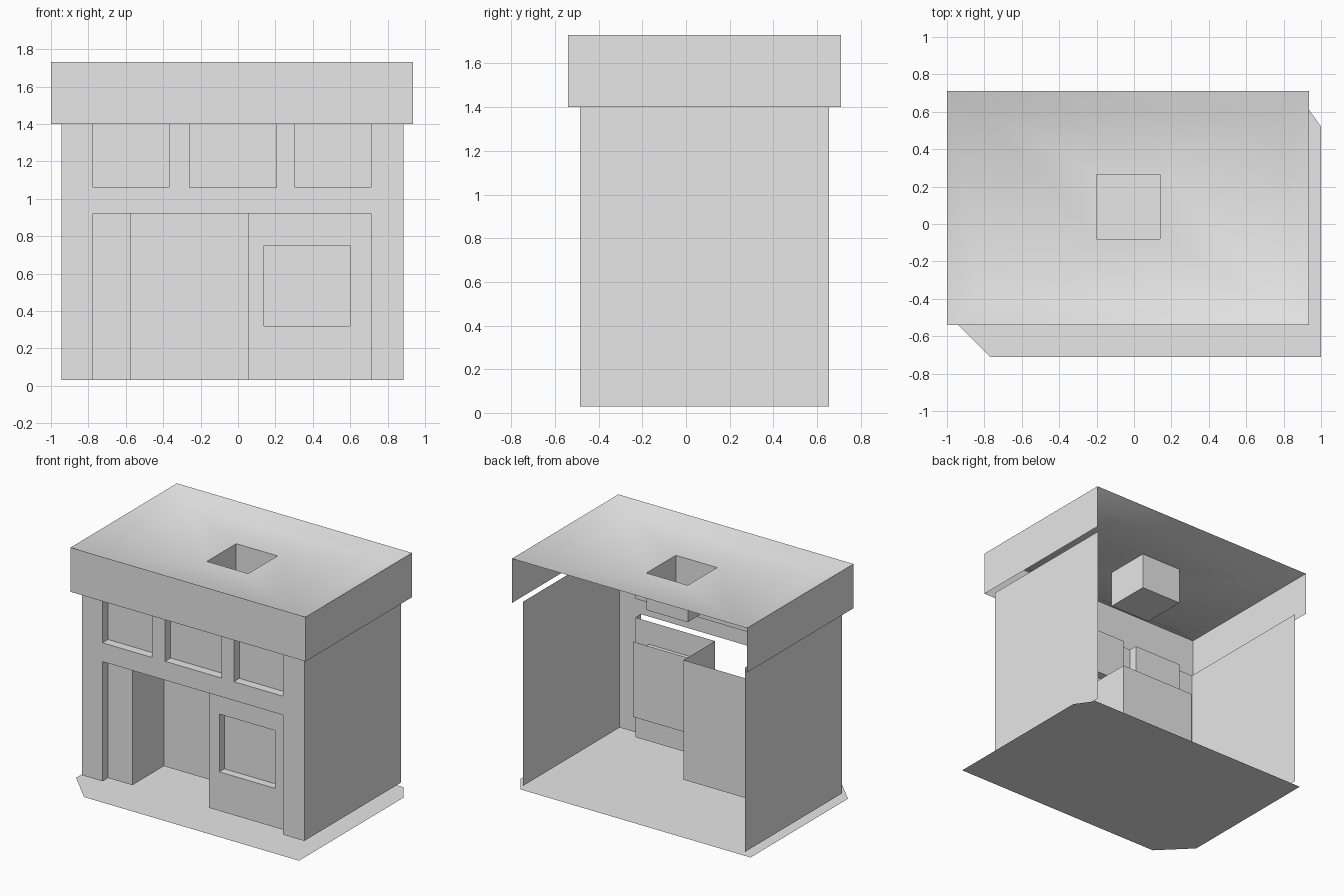
import bpy

cube = bpy.data.objects.get("Cube")
if cube:
    bpy.data.objects.remove(cube)

# Single plain grey
grey = bpy.data.materials.new("plain_grey")
grey.use_nodes = True
grey.diffuse_color = (0.8, 0.8, 0.8, 1)
grey.node_tree.nodes["Principled BSDF"].inputs["Base Color"].default_value = (0.8, 0.8, 0.8, 1)


def sheet(name, verts, faces, smooth=False):
    mesh = bpy.data.meshes.new(name)
    mesh.from_pydata(verts, [], faces)
    mesh.materials.append(grey)
    for poly in mesh.polygons:
        poly.use_smooth = smooth
    obj = bpy.data.objects.new(name, mesh)
    bpy.context.collection.objects.link(obj)
    return obj


def ribbon(name, path, low, high):
    """Upright wall following a plan path; it faces outward to the right of travel."""
    n = len(path)
    verts = [(x, y, z) for z in (low, high) for x, y in path]
    faces = [(i, i + 1, n + i + 1, n + i) for i in range(n - 1)]
    return sheet(name, verts, faces)


def pierced_wall(name, x0, x1, z0, z1, y, holes):
    """Front-facing wall with rectangular openings (x0, x1, z0, z1)."""
    xs = sorted({x0, x1, *[v for h in holes for v in h[:2]]})
    zs = sorted({z0, z1, *[v for h in holes for v in h[2:]]})
    nx = len(xs)
    verts = [(x, y, z) for z in zs for x in xs]
    faces = []
    for j in range(len(zs) - 1):
        for i in range(nx - 1):
            cx, cz = (xs[i] + xs[i + 1]) / 2, (zs[j] + zs[j + 1]) / 2
            if not any(h[0] < cx < h[1] and h[2] < cz < h[3] for h in holes):
                a = j * nx + i
                faces.append((a, a + 1, a + nx + 1, a + nx))
    return sheet(name, verts, faces)


def rect(x0, x1, y0, y1, z):
    return [(x0, y0, z), (x1, y0, z), (x1, y1, z), (x0, y1, z)]


def reveal(name, hole, front, back):
    """Four sides of a window recess."""
    x0, x1, z0, z1 = hole
    verts = [(x, y, z) for y in (front, back)
             for x, z in ((x0, z0), (x1, z0), (x1, z1), (x0, z1))]
    faces = [(i, i + 4, (i + 1) % 4 + 4, (i + 1) % 4) for i in range(4)]
    return sheet(name, verts, faces)


BASE, WALL_TOP, ROOF_TOP, LINTEL = 0.03, 1.4, 1.73, 0.92
FRONT, SHOP, PORCH, BACK = -0.485, -0.42, -0.05, 0.655
LEFT, RIGHT = 0.885, -0.945

# Ground slab with clipped corners
slab = [(-0.77, -0.71), (1, -0.71), (1, 0.52), (0.905, BACK), (-0.99, BACK), (-0.99, -0.49)]
sheet("floor_slab", [(x, y, 0) for x, y in slab], [range(len(slab))])

# Outer walls, open at the back
ribbon("right_wall", [(RIGHT, BACK), (RIGHT, FRONT)], BASE, WALL_TOP)
ribbon("left_wall", [(LEFT, FRONT), (LEFT, BACK)], BASE, WALL_TOP)
shopfront = (-0.775, 0.71, BASE, LINTEL)
upper = {"right": (-0.775, -0.37), "middle": (-0.26, 0.205), "left": (0.305, 0.71)}
windows = {side: (*span, 1.06, WALL_TOP) for side, span in upper.items()}
pierced_wall("front_wall", RIGHT, LEFT, BASE, WALL_TOP, FRONT,
             [shopfront, *windows.values()])

# Upper windows
for side, hole in windows.items():
    reveal(f"upper_{side}_window_reveal", hole, FRONT, SHOP)
    pierced_wall(f"upper_{side}_window_pane", *hole, SHOP, [])

# Recessed entrance
ribbon("porch_walls", [(-0.775, FRONT), (-0.775, SHOP), (-0.575, SHOP), (-0.575, PORCH),
                       (0.055, PORCH), (0.055, SHOP)], BASE, LINTEL)

# Shop window bay
shop_hole = (0.14, 0.6, 0.32, 0.75)
pierced_wall("shop_window_wall", 0.055, 0.71, BASE, LINTEL, SHOP, [shop_hole])
ribbon("shopfront_jamb", [(0.71, SHOP), (0.71, FRONT)], BASE, LINTEL)
reveal("shop_window_reveal", shop_hole, SHOP, -0.36)
pierced_wall("shop_window_pane", 0.06, 0.69, 0.21, 0.77, -0.36, [])

# Fascia band around front and sides
ribbon("roof_fascia", [(-1, 0.71), (-1, -0.54), (0.935, -0.54), (0.935, 0.71)],
       WALL_TOP, ROOF_TOP)

# Sunken roof with a square opening
DECK = 1.665
opening = (-0.2, 0.14, -0.08, 0.265)
rings = (rect(-1, 0.935, -0.54, 0.71, ROOF_TOP)
         + rect(-0.82, 0.76, -0.42, 0.59, DECK) + rect(*opening, DECK))
steps = [(k + i, k + (i + 1) % 4, k + 4 + (i + 1) % 4, k + 4 + i)
         for k in (0, 4) for i in range(4)]
sheet("roof_deck", rings, steps, smooth=True)

# Closed pit hanging under the opening
pit = rect(*opening, DECK) + rect(*opening, 1.39)
sheet("roof_pit", pit, [(i, (i + 1) % 4, (i + 1) % 4 + 4, i + 4) for i in range(4)]
      + [(4, 5, 6, 7)])
